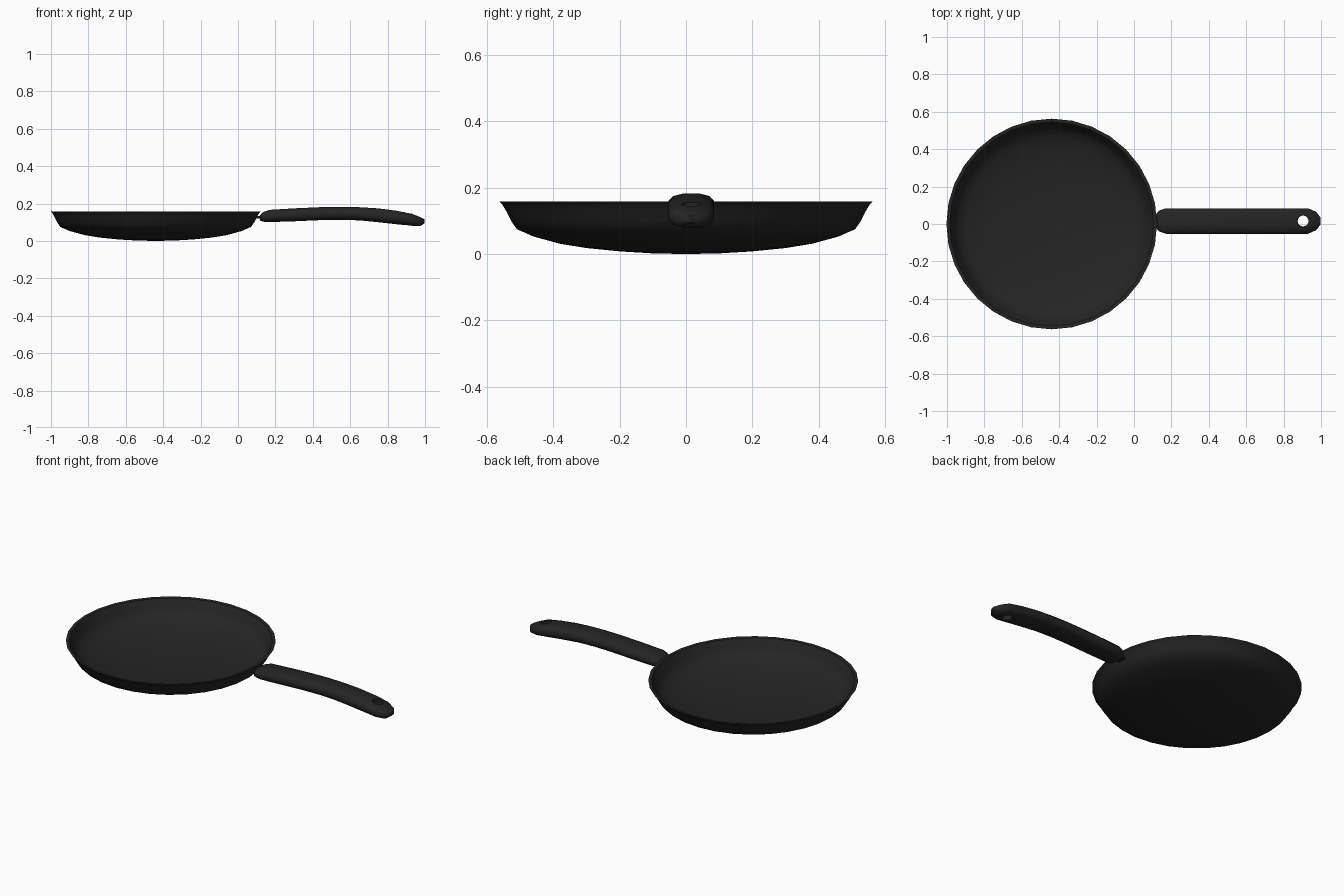
import bpy
import bmesh
from math import cos, sin, pi, radians

cube = bpy.data.objects.get("Cube")
if cube:
    bpy.data.objects.remove(cube, do_unlink=True)

black = bpy.data.materials.new("matte black")
black.use_nodes = True
colour = (0.018, 0.018, 0.018, 1)
black.diffuse_color = colour
black.node_tree.nodes["Principled BSDF"].inputs["Base Color"].default_value = colour


def finish(bm, name):
    """Turn a bmesh into a smooth shaded object."""
    bmesh.ops.recalc_face_normals(bm, faces=bm.faces)
    mesh = bpy.data.meshes.new(name)
    bm.to_mesh(mesh)
    bm.free()
    mesh.materials.append(black)
    obj = bpy.data.objects.new(name, mesh)
    bpy.context.collection.objects.link(obj)
    bpy.ops.object.select_all(action="DESELECT")
    obj.select_set(True)
    bpy.context.view_layer.objects.active = obj
    bpy.ops.object.shade_smooth_by_angle(angle=radians(50))
    return obj


def loft(bm, rings):
    """Bridge equal rings of points into a tube; return the vertex rings."""
    loops = [[bm.verts.new(p) for p in ring] for ring in rings]
    n = len(loops[0])
    for a, b in zip(loops, loops[1:]):
        for i in range(n):
            j = (i + 1) % n
            bm.faces.new((a[i], a[j], b[j], b[i]))
    return loops


# Pan: shallow bowl with a thin wall that tapers to a sharp rim
PAN_X, SIDES, WALL = -0.44, 32, 0.008
outer = [(0.1, 0.002), (0.2, 0.008), (0.3, 0.018), (0.38, 0.031), (0.46, 0.053),
         (0.51, 0.075), (0.527, 0.1), (0.542, 0.13), (0.553, 0.148), (0.563, 0.158)]
inner = [(r - WALL * (r > 0.48), z + WALL) for r, z in outer[:-1]]
bm = bmesh.new()
rings = [[(PAN_X + r * cos(2 * pi * i / SIDES), r * sin(2 * pi * i / SIDES), z)
          for i in range(SIDES)] for r, z in outer + inner[::-1]]
loops = loft(bm, rings)
for loop, z in ((loops[0], 0), (loops[-1], WALL)):
    centre = bm.verts.new((PAN_X, 0, z))
    for i in range(SIDES):
        bm.faces.new((loop[i], loop[(i + 1) % SIDES], centre))
finish(bm, "pan")

# Handle: arched bar with rounded ends; stations are x, half width, bottom, top
HANDLE_Y, SECTION = 0.016, 12
stations = [(0.118, 0.038, 0.108, 0.138), (0.135, 0.058, 0.102, 0.155),
            (0.17, 0.07, 0.1, 0.167), (0.3, 0.07, 0.104, 0.175),
            (0.435, 0.07, 0.11, 0.181), (0.55, 0.07, 0.112, 0.183),
            (0.65, 0.07, 0.109, 0.181), (0.75, 0.07, 0.099, 0.175),
            (0.85, 0.07, 0.088, 0.162), (0.93, 0.07, 0.08, 0.146),
            (0.975, 0.05, 0.078, 0.128), (0.998, 0.018, 0.095, 0.115)]


def soft(v):
    """Push a circle coordinate outwards for a squarer section."""
    return abs(v) ** 0.75 * (1 if v > 0 else -1)


bm = bmesh.new()
rings = []
for x, half, low, high in stations:
    angles = [2 * pi * (i + 0.5) / SECTION for i in range(SECTION)]
    rings.append([(x, HANDLE_Y + half * soft(cos(a)),
                   (low + high) / 2 + (high - low) / 2 * soft(sin(a)))
                  for a in angles])
loops = loft(bm, rings)
bm.faces.new(loops[0])
bm.faces.new(loops[-1])
handle = finish(bm, "handle")

# Hanging hole through the end of the handle
bpy.ops.mesh.primitive_cylinder_add(vertices=16, radius=0.029, depth=0.4,
                                    location=(0.904, HANDLE_Y, 0.11))
cutter = bpy.context.object
cutter.name = "hole_cutter"
cutter.hide_render = True
cutter.data.materials.append(black)
cut = handle.modifiers.new("hanging hole", "BOOLEAN")
cut.operation = "DIFFERENCE"
cut.solver = "EXACT"
cut.object = cutter
bpy.ops.object.select_all(action="DESELECT")
handle.select_set(True)
bpy.context.view_layer.objects.active = handle
bpy.ops.object.modifier_apply(modifier=cut.name)
bpy.data.objects.remove(cutter, do_unlink=True)
bpy.ops.object.shade_smooth_by_angle(angle=radians(50))

# Small tab joining the handle to the pan wall
bm = bmesh.new()
bmesh.ops.create_cube(bm, size=1)
for v in bm.verts:
    v.co = (0.11 + v.co.x * 0.04, HANDLE_Y + v.co.y * 0.05, 0.126 + v.co.z * 0.014)
finish(bm, "handle_tab")
